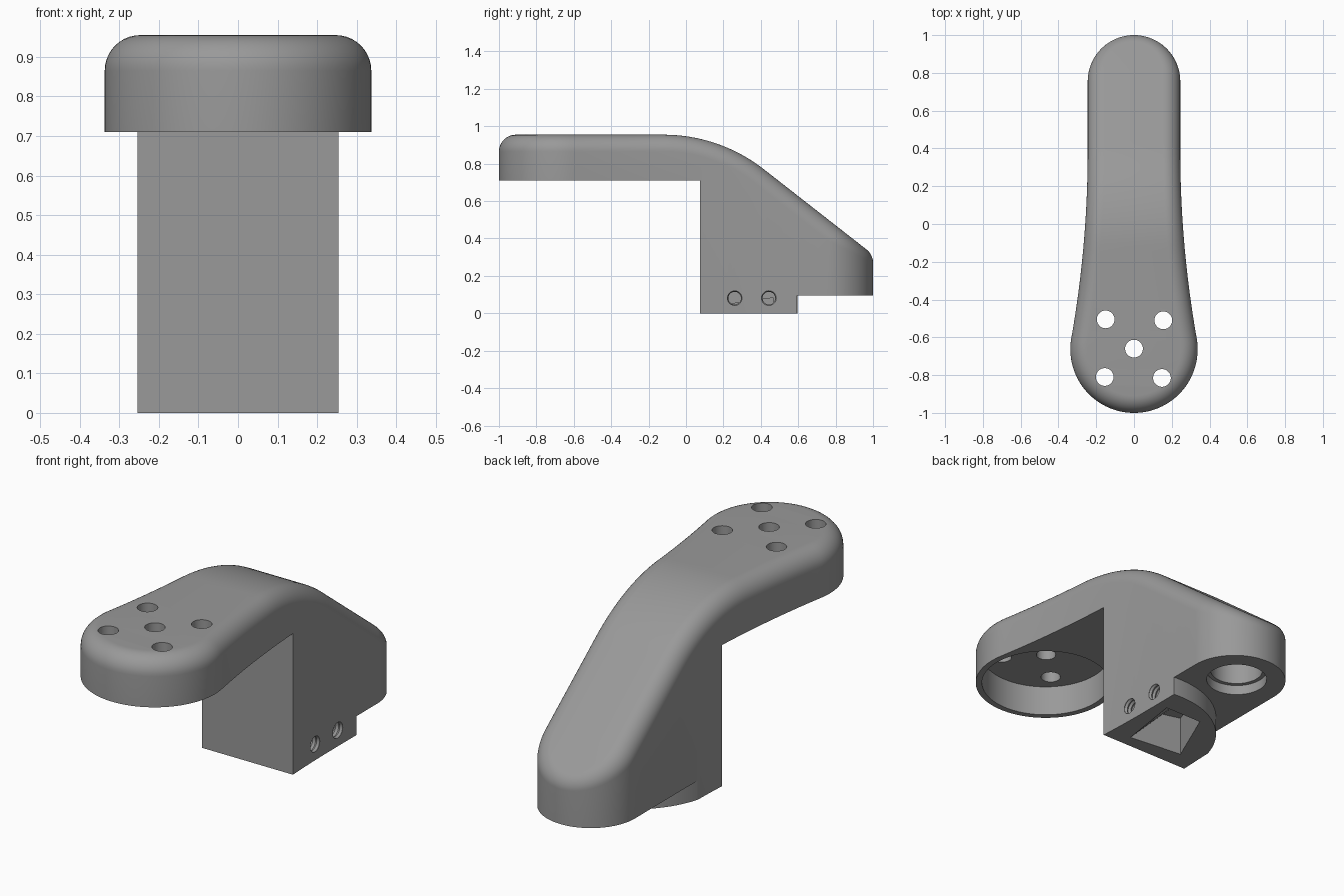
import bpy, bmesh, math
from mathutils import Vector

if "Cube" in bpy.data.objects:
    bpy.data.objects.remove(bpy.data.objects["Cube"])

grey = bpy.data.materials.new("mid grey")
grey.diffuse_color = (0.32, 0.32, 0.32, 1)
grey.use_nodes = True
grey.node_tree.nodes["Principled BSDF"].inputs["Base Color"].default_value = grey.diffuse_color

R_EDGE = 0.09                                  # rounding of the upper rim
TOP, ARC_Y, ARC_R, SLOPE = 0.955, -0.12, 0.87, math.radians(38)


def make_object(name, bm):
    bmesh.ops.recalc_face_normals(bm, faces=bm.faces)
    mesh = bpy.data.meshes.new(name)
    bm.to_mesh(mesh)
    bm.free()
    ob = bpy.data.objects.new(name, mesh)
    bpy.context.collection.objects.link(ob)
    mesh.materials.append(grey)
    return ob


def loft(name, rings, cap_strips=False):
    """Closed rings joined by quads, capped at both ends."""
    bm = bmesh.new()
    rows = [[bm.verts.new(p) for p in ring] for ring in rings]
    n = len(rows[0])
    for a, b in zip(rows, rows[1:]):
        for i in range(n):
            j = (i + 1) % n
            bm.faces.new((a[i], a[j], b[j], b[i]))
    bm.faces.new(rows[0])
    if cap_strips:                             # mirrored ring: strips across x
        for i in range(n // 2 - 1):
            bm.faces.new((rows[-1][i], rows[-1][i + 1],
                          rows[-1][n - 2 - i], rows[-1][n - 1 - i]))
    else:
        bm.faces.new(rows[-1])
    return make_object(name, bm)


def prism(name, pts, z0, z1):
    return loft(name, [[(x, y, z) for x, y in pts] for z in (z0, z1)])


def lathe(name, profile, centre, axis="Z", n=40):
    """Stack of circles (distance along axis, radius)."""
    rings = []
    for d, r in profile:
        ring = []
        for k in range(n):
            a = math.tau * k / n
            u, v = r * math.cos(a), r * math.sin(a)
            ring.append(Vector(centre) + Vector((u, v, d) if axis == "Z" else (d, u, v)))
        rings.append(ring)
    return loft(name, rings)


def rim_centre(y):
    """Height of the rim ball centre and the surface normal above it."""
    r = ARC_R - R_EDGE
    y_end = ARC_Y + r * math.sin(SLOPE)
    zc = TOP - ARC_R
    if y < ARC_Y:
        return TOP - R_EDGE, Vector((0, 0, 1))
    if y < y_end:
        a = math.asin((y - ARC_Y) / r)
    else:
        a = SLOPE
    z = zc + r * math.cos(a)
    if y > y_end:
        z -= (y - y_end) * math.tan(SLOPE)
    return z, Vector((0, math.sin(a), math.cos(a)))


# Right half of the plan outline: (point, outward normal), front to back
half = []
A = math.radians(10)
FRONT_R, BACK_R, FRONT_Y, BACK_Y = 0.337, 0.245, -0.663, 0.755
for k in range(33):
    a = -math.pi / 2 + math.radians(1) + (math.pi / 2 + A - math.radians(1)) * k / 32
    n = Vector((math.cos(a), math.sin(a)))
    half.append((Vector((0, FRONT_Y)) + FRONT_R * n, n))
start = half[-1][0]
flare_r = (start.x - BACK_R) / (1 - math.cos(A))
flare_y = start.y + flare_r * math.sin(A)
for k in range(1, 41):
    a = A * (1 - k / 40)
    n = Vector((math.cos(a), math.sin(a)))
    half.append((Vector((BACK_R + flare_r, flare_y)) - flare_r * n, n))
for k in range(1, 8):
    half.append((Vector((BACK_R, flare_y + (BACK_Y - flare_y) * k / 8)), Vector((1, 0))))
for k in range(33):
    a = math.radians(89) * k / 32
    n = Vector((math.cos(a), math.sin(a)))
    half.append((Vector((0, BACK_Y)) + BACK_R * n, n))
outline = half + [(Vector((-p.x, p.y)), Vector((-n.x, n.y))) for p, n in reversed(half)]

# Body: straight walls, rolled rim, curved top
rings = [[(p.x, p.y, 0) for p, n in outline]]
STEPS = 10
for s in range(STEPS + 1):
    ring = []
    for p, n in outline:
        c = p - R_EDGE * n
        z, up = rim_centre(c.y)
        out = Vector((n.x, n.y, 0))
        ring.append(Vector((c.x, c.y, z)) + R_EDGE * out.slerp(up, s / STEPS))
    rings.append(ring)
body = loft("bracket_body", rings, cap_strips=True)

cutters = []
# Open space under the front pad
cutters.append(prism("pad_clearance", [(-1, -2), (1, -2), (1, 0.075), (-1, 0.075)], -1, 0.71))

# Raised tail underside, leaving a curved foot
foot = [(0.2 + 0.465 * math.cos(a), 0.13 + 0.465 * math.sin(a))
        for a in (math.radians(82 + 90 * k / 32) for k in range(33))]
cutters.append(prism("tail_clearance",
                     [(1, 2), (1, 0.595), (0.27, 0.595)] + foot + [(-1, foot[-1][1]), (-1, 2)],
                     -1, 0.095))

# Round recess under the pad, with five holes through it
cutters.append(lathe("pad_recess", [(0.5, 0.307), (0.865, 0.307)], (0, -0.663, 0), n=72))
for x, y in ((0, -0.66), (-0.15, -0.505), (0.155, -0.51), (-0.155, -0.81), (0.148, -0.815)):
    cutters.append(lathe("pad_hole", [(0.8, 0.047), (1.2, 0.047)], (x, y, 0)))

# Stepped bore under the tail
cutters.append(lathe("tail_bore", [(0, 0.145), (0.145, 0.145), (0.145, 0.125), (0.25, 0.125)],
                     (0, 0.77, 0), n=56))

# Tapered pocket in the foot
low = [(0.14, 0.14), (0.19, 0.47), (-0.02, 0.47), (-0.15, 0.17)]
high = [(-0.06, 0.145), (-0.025, 0.465), (-0.035, 0.47), (-0.15, 0.17)]
cutters.append(loft("foot_pocket", [[(x, y, -0.001) for x, y in low],
                                    [(x, y, 0.2) for x, y in high]]))

# Threaded side holes
thread = [(0.1 + 0.011 * k, 0.041 if k % 2 else 0.034) for k in range(19)]
for y in (0.26, 0.443):
    cutters.append(lathe("thread_hole", thread, (0, y, 0.081), axis="X", n=28))

for c in cutters:
    c.hide_render = True
    c.hide_set(True)
    mod = body.modifiers.new(c.name, "BOOLEAN")
    mod.operation, mod.solver, mod.object = "DIFFERENCE", "EXACT", c

bpy.context.view_layer.objects.active = body
body.select_set(True)
for mod in list(body.modifiers):
    bpy.ops.object.modifier_apply(modifier=mod.name)
for c in cutters:
    bpy.data.objects.remove(c)
bpy.ops.object.shade_smooth_by_angle(angle=math.radians(25))
